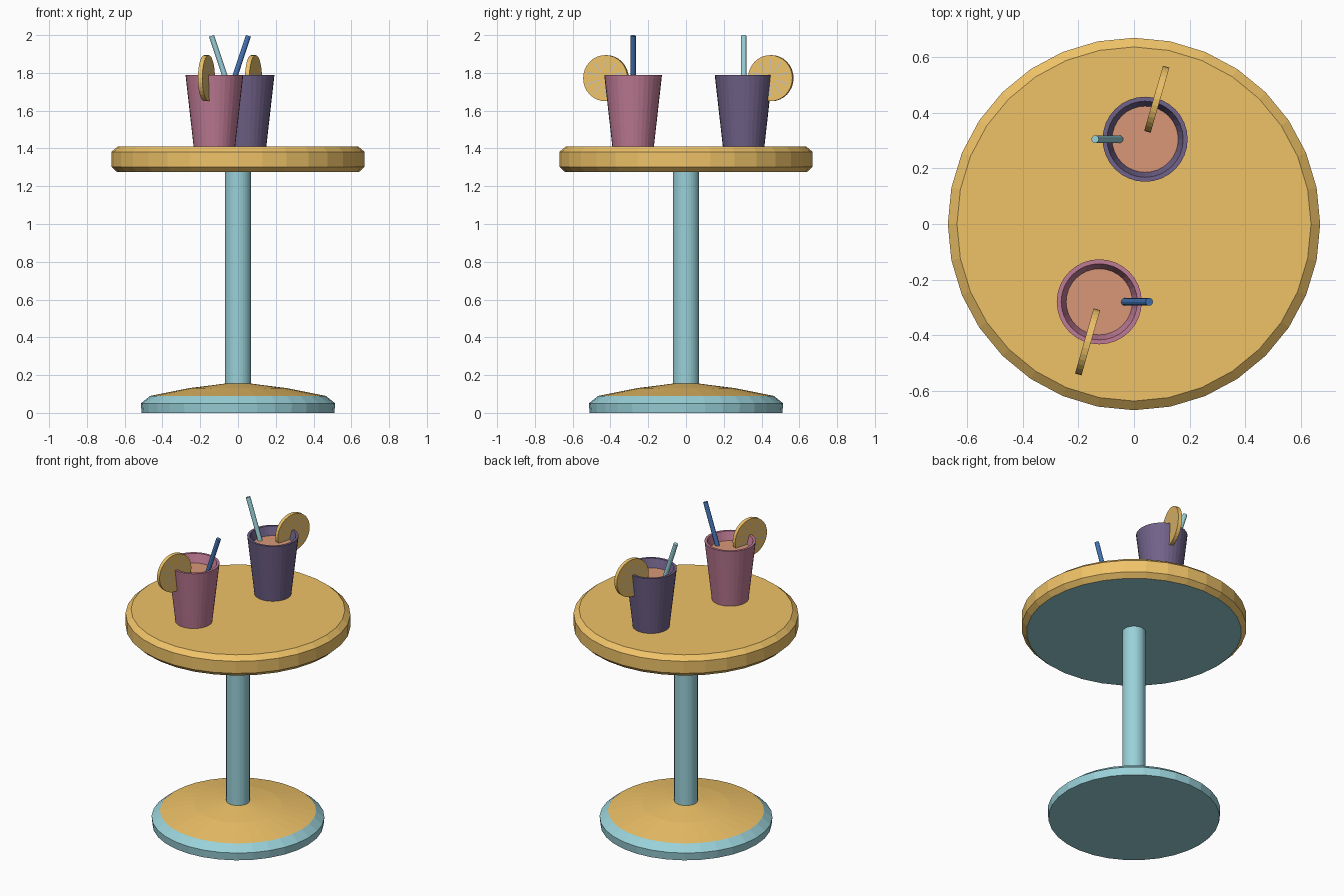
import bpy, bmesh
from math import sin, cos, pi, radians, atan2
from mathutils import Matrix, Vector

if "Cube" in bpy.data.objects:
    bpy.data.objects.remove(bpy.data.objects["Cube"])


def material(name, rgb):
    m = bpy.data.materials.new(name)
    m.diffuse_color = [(c / 255) ** 2.2 for c in rgb] + [1]
    m.use_nodes = True
    m.node_tree.nodes["Principled BSDF"].inputs["Base Color"].default_value = m.diffuse_color
    return m


YELLOW = material("yellow", (238, 193, 104))
TEAL = material("teal", (152, 208, 216))
PINK = material("pink", (190, 122, 147))
PURPLE = material("purple", (112, 98, 136))
BLUE = material("blue", (70, 115, 180))
ORANGE = material("orange", (216, 150, 118))
PITH = material("pith", (190, 195, 195))


def finish(name, bm, mats, matrix=Matrix()):
    me = bpy.data.meshes.new(name)
    bm.to_mesh(me)
    bm.free()
    for m in mats:
        me.materials.append(m)
    ob = bpy.data.objects.new(name, me)
    ob.matrix_world = matrix
    bpy.context.collection.objects.link(ob)
    return ob


def lathe(name, profile, mats, slots=None, sides=32, matrix=Matrix()):
    """Revolve (radius, z) points about z; slots gives a material per band."""
    bm = bmesh.new()
    rings = []
    for r, z in profile:
        n = sides if r > 0 else 1
        rings.append([bm.verts.new((r * cos(2 * pi * i / sides), r * sin(2 * pi * i / sides), z))
                      for i in range(n)])
    for k, (a, b) in enumerate(zip(rings, rings[1:])):
        for i in range(sides):
            j = (i + 1) % sides
            quad = [a[i % len(a)], a[j % len(a)], b[j % len(b)], b[i % len(b)]]
            f = bm.faces.new(list(dict.fromkeys(quad)))
            f.material_index = slots[k] if slots else 0
    return finish(name, bm, mats, matrix)


# Table
lathe("tabletop", [(0, 1.275), (0.64, 1.275), (0.67, 1.303), (0.67, 1.382), (0.637, 1.41), (0, 1.41)],
      [YELLOW, TEAL], [1, 0, 0, 0, 0])
lathe("pole", [(0.07, 0.14), (0.07, 1.275)], [TEAL])
lathe("base", [(0, 0), (0.51, 0), (0.515, 0.05), (0.465, 0.09), (0.26, 0.131), (0.07, 0.155), (0, 0.155)],
      [YELLOW, TEAL], [1, 1, 1, 0, 0, 0])


def straw(name, mat, place):
    a, b = Vector((0.085, 0, 1.71)), Vector((0.18, 0, 1.996))
    d = b - a
    lathe(name, [(0, 0), (0.014, 0), (0.014, d.length), (0, d.length)], [mat], sides=12,
          matrix=place @ Matrix.Translation(a) @ Matrix.Rotation(atan2(d.x, d.z), 4, 'Y'))


def slice_(name, place):
    # Disc standing upright on the rim, with pale radial lines on both faces
    m = (place @ Matrix.Translation((-0.042, -0.144, 1.772))
         @ Matrix.Rotation(radians(-16), 4, 'Z') @ Matrix.Rotation(pi / 2, 4, 'Y'))
    t = 0.012
    lathe(name, [(0, -t), (0.122, -t), (0.122, t), (0, t)], [YELLOW], matrix=m)
    bm = bmesh.new()
    for k in range(10):
        for z in (-t - 0.001, t + 0.001):
            pts = [(0.03, -0.002), (0.1, -0.004), (0.1, 0.004), (0.03, 0.002)]
            if z < 0:
                pts.reverse()
            rot = Matrix.Rotation(2 * pi * k / 10, 4, 'Z')
            bm.faces.new([bm.verts.new(rot @ Vector((x, y, z))) for x, y in pts])
    finish(name + "_lines", bm, [PITH], m)


# Two drinks, the second turned half way round
for label, x, y, turn, cup, straw_mat in (("pink", -0.125, -0.28, 0, PINK, BLUE),
                                          ("purple", 0.04, 0.305, pi, PURPLE, TEAL)):
    place = Matrix.Translation((x, y, 0)) @ Matrix.Rotation(turn, 4, 'Z')
    lathe(label + "_cup", [(0, 1.41), (0.11, 1.41), (0.153, 1.79), (0.137, 1.79), (0.119, 1.735)],
          [cup], matrix=place)
    lathe(label + "_cup_liquid", [(0.12, 1.735), (0, 1.735)], [ORANGE], matrix=place)
    straw(label + "_cup_straw", straw_mat, place)
    slice_(label + "_cup_citrus_slice", place)
